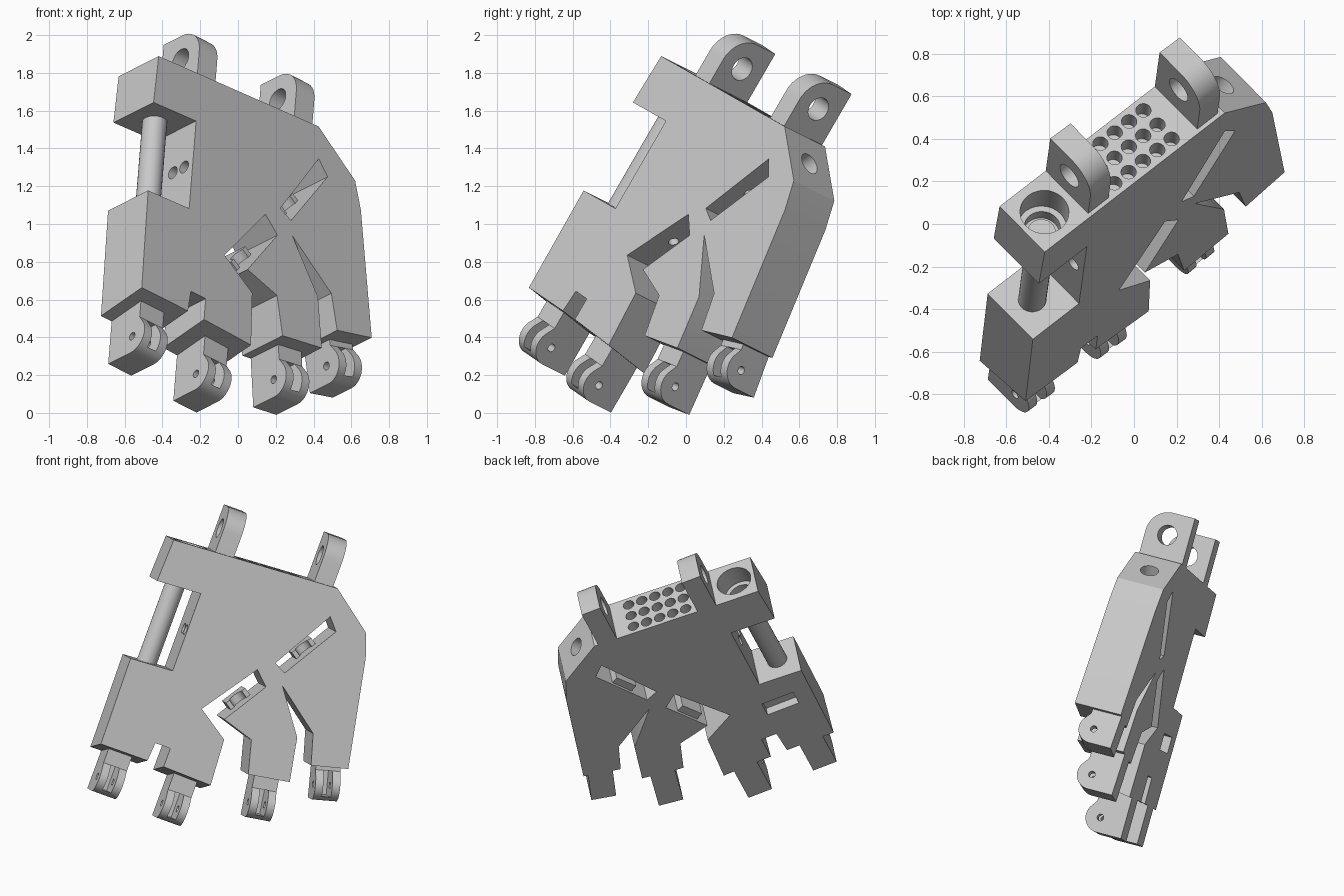
import bpy, bmesh, math
from mathutils import Matrix, Vector

if "Cube" in bpy.data.objects:
    bpy.data.objects.remove(bpy.data.objects["Cube"])

# Tilted local frame: width, height along the hand, outward front normal
up = Vector((0.07, 0.50, 0.863)).normalized()
out = Vector((0.665, -0.67, 0.335))
out = (out - up * out.dot(up)).normalized()
side = up.cross(out)
FRAME = Matrix((side, up, out)).transposed().to_4x4()

BACK, FRONT, MID = 0.12, 0.44, 0.28

grey = bpy.data.materials.new("light grey")
grey.use_nodes = True
tone = (0.58, 0.58, 0.58, 1)
grey.diffuse_color = tone
grey.node_tree.nodes["Principled BSDF"].inputs["Base Color"].default_value = tone


def finish(name, bm, matrix):
    bmesh.ops.recalc_face_normals(bm, faces=bm.faces)
    mesh = bpy.data.meshes.new(name)
    bm.to_mesh(mesh)
    bm.free()
    mesh.materials.append(grey)
    ob = bpy.data.objects.new(name, mesh)
    bpy.context.collection.objects.link(ob)
    ob.matrix_world = matrix
    return ob


def prism(name, pts, lo, hi, sideways=False, matrix=FRAME):
    """Extrude a profile through the depth, or sideways for (depth, height) profiles."""
    bm = bmesh.new()

    def place(p, t):
        return (t, p[1], p[0]) if sideways else (p[0], p[1], t)
    near = [bm.verts.new(place(p, lo)) for p in pts]
    far = [bm.verts.new(place(p, hi)) for p in pts]
    bm.faces.new(near)
    bm.faces.new(far[::-1])
    for i in range(len(pts)):
        j = (i + 1) % len(pts)
        bm.faces.new((near[i], far[i], far[j], near[j]))
    return finish(name, bm, matrix)


def cylinders(name, items, matrix=FRAME):
    """Each item is start point, end point, radius."""
    bm = bmesh.new()
    for start, end, radius in items:
        start, end = Vector(start), Vector(end)
        axis = end - start
        turn = axis.to_track_quat('Z', 'Y').to_matrix().to_4x4()
        bmesh.ops.create_cone(bm, cap_ends=True, segments=28, radius1=radius, radius2=radius,
                              depth=axis.length,
                              matrix=Matrix.Translation((start + end) / 2) @ turn)
    return finish(name, bm, matrix)


def select(ob):
    bpy.ops.object.select_all(action='DESELECT')
    ob.select_set(True)
    bpy.context.view_layer.objects.active = ob


def cut(ob, cutter):
    cutter.hide_render = True
    select(ob)
    mod = ob.modifiers.new("cut", 'BOOLEAN')
    mod.operation = 'DIFFERENCE'
    mod.solver = 'EXACT'
    mod.object = cutter
    bpy.ops.object.modifier_apply(modifier=mod.name)
    bpy.data.objects.remove(cutter)


def smooth(ob):
    select(ob)
    bpy.ops.object.shade_smooth_by_angle(angle=math.radians(30))


def arc(c, b, r, a0, a1, n=10):
    return [(c + r * math.cos(math.radians(a0 + (a1 - a0) * i / n)),
             b + r * math.sin(math.radians(a0 + (a1 - a0) * i / n))) for i in range(n + 1)]


# Palm plate: outline with four finger stubs, open channel and side cut-out
outline = [(-1.10, 1.535), (.03, 1.60), (.31, 1.39), (.365, 1.235),
           (.51, .515), (.27, .455), (.21, .655), (-.09, .88),
           (.12, .595), (.175, .305), (-.10, .26), (-.16, .48), (-.375, .545),
           (-.19, .836), (-.283, .924), (-.54, .56), (-.33, .42),
           (-.31, .11), (-.645, .12), (-.645, .247), (-.75, .247), (-.76, .122),
           (-1.088, .121), (-1.098, .712), (-.808, .729), (-.809, 1.265), (-1.11, 1.247)]
palm = prism("palm", outline, BACK, FRONT)

# Slanted lower ends on the first two stubs
for v in palm.data.vertices:
    if v.co.z < MID and v.co.y < 0.2 and v.co.x < -0.2:
        v.co.y -= 0.05

# Upper slot through the plate
cut(palm, prism("slot_cutter", [(-.186, 1.003), (.05, 1.41), (.12, 1.33), (-.105, .964)], 0, .6))

# Grid of sockets in the top face
grid = [((-.25 - .09 * i, 1.49, .18 + .1 * j), (-.25 - .09 * i, 1.75, .18 + .1 * j), .036)
        for i in range(5) for j in range(3)]
cut(palm, cylinders("socket_cutter", grid))

# Stepped bore of the rod block
rod_a = -.96
cut(palm, cylinders("bore_cutter", [((rod_a, 1.40, MID), (rod_a, 1.8, MID), .115)]))
cut(palm, cylinders("step_cutter", [((rod_a, 1.34, MID), (rod_a, 1.5, MID), .085)]))

# Thumb socket, cable holes in the side wall and in the slot wall
holes = [((.11, 1.415, MID), (.29, 1.655, MID), .06)]
holes += [((-1.0, 1.01, c), (-.66, 1.01, c), .035) for c in (.28, .37)]
for t in (.22, .75):
    a, b = -.54 + .59 * t, .56 + .85 * t
    holes += [((a - .12, b + .083, c), (a + .03, b - .02, c), .028) for c in (.24, .32)]
cut(palm, cylinders("hole_cutter", holes))

# Shallow pocket on the back of the first stub
cut(palm, prism("pocket_cutter", [(-.98, .44), (-.76, .44), (-.76, .55), (-.98, .55)], .05, .18))
smooth(palm)

# Tendon rod between block and first stub
smooth(cylinders("rod", [((rod_a, .68, MID), (rod_a, 1.36, MID), .066)]))

# Wrist lugs on the top face
for name, a, lift in (("lug_right", -.81, 0), ("lug_left", -.125, .055)):
    eye = 1.705 + lift
    profile = [(BACK, eye - .18), (BACK, eye + .15)] + arc(.27, eye, .15, 90, 0) + [(.42, eye - .18)]
    lug = prism(name, profile, a, a + .128, sideways=True)
    cut(lug, cylinders("eye_cutter", [((a - .1, eye, .27), (a + .25, eye, .27), .065)]))
    smooth(lug)

# Forked finger joints: pin position and splay angle
joints = [(-.93, -.09, 0, .30), (-.465, -.112, 0, .29), (.068, .10, 9, .29), (.435, .36, 15, .27)]
for i, (a, b, splay, pin) in enumerate(joints):
    place = FRAME @ Matrix.Translation((a, b, 0)) @ Matrix.Rotation(math.radians(splay), 4, 'Z')
    profile = [(BACK, .25), (BACK, -.10)] + arc(pin, 0, .10, -90, 30)
    profile += [(pin + .05, .10), (pin + .05, .25)]
    fork = prism(f"finger_joint_{i + 1}", profile, -.082, .082, sideways=True, matrix=place)
    gap = [(pin - .11, .10), (pin - .11, -.07), (.6, -.07), (.6, .10)]
    cut(fork, prism("gap_cutter", gap, -.03, .03, sideways=True, matrix=place))
    cut(fork, cylinders("pin_cutter", [((-.2, 0, pin), (.2, 0, pin), .022)], matrix=place))
    smooth(fork)

# Half-round cable guides along the lower walls of the channel and slot
for i, (a, b) in enumerate(((-.30, .69), (-.005, 1.145))):
    place = FRAME @ Matrix.Translation((a, b, 0)) @ Matrix.Rotation(math.radians(-33), 4, 'Z')
    cradle = [(.14, -.08), (.14, .08), (.30, .08)] + arc(.30, 0, .05, 90, 270) + [(.30, -.08)]
    smooth(prism(f"cable_guide_{i + 1}", cradle, -.04, .03, sideways=True, matrix=place))
